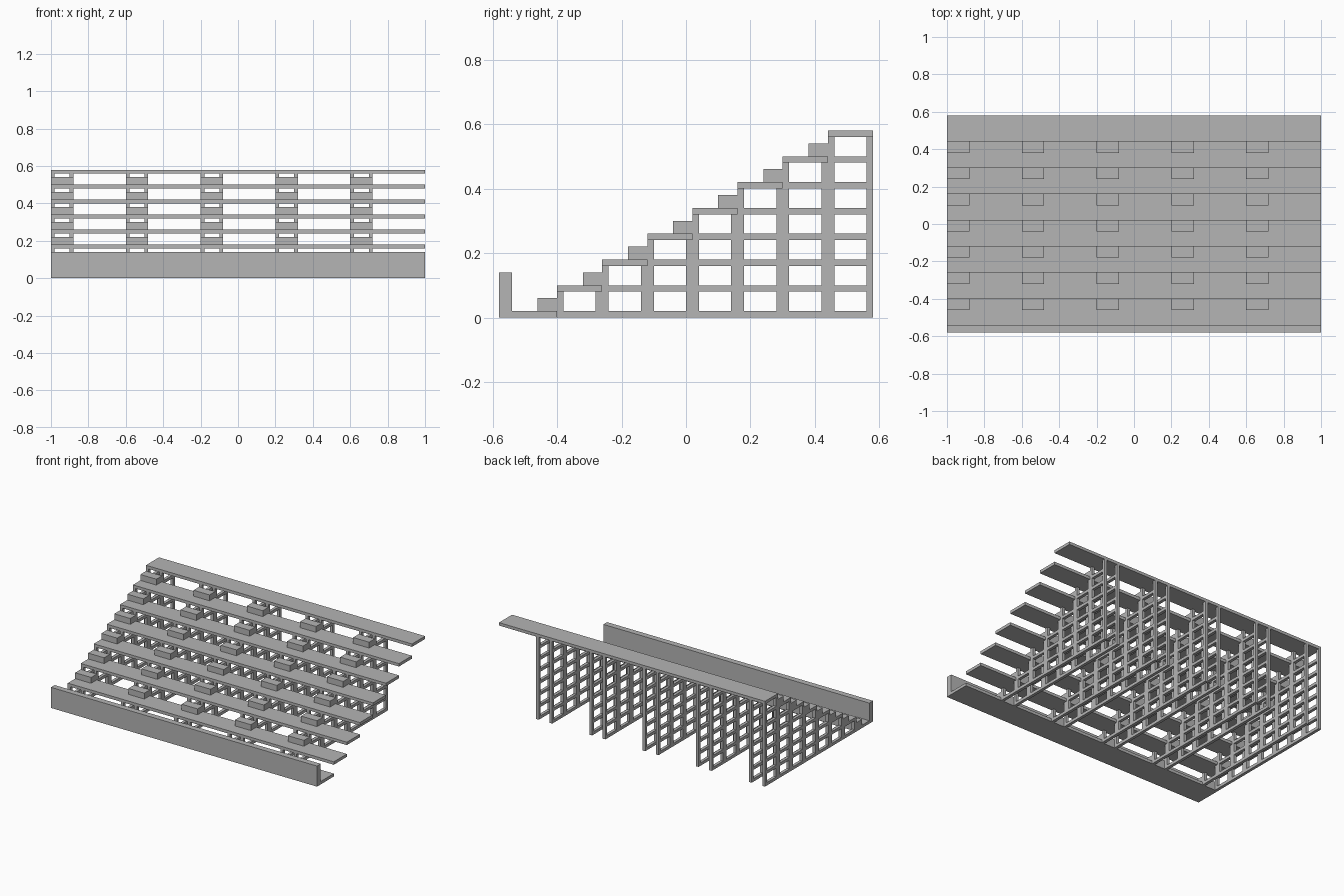
import bpy
import bmesh
from mathutils import Matrix, Vector

cube = bpy.data.objects.get("Cube")
if cube:
    bpy.data.objects.remove(cube, do_unlink=True)

grey = bpy.data.materials.new("concrete grey")
grey.use_nodes = True
colour = (0.46, 0.46, 0.46, 1)
grey.diffuse_color = colour
grey.node_tree.nodes["Principled BSDF"].inputs["Base Color"].default_value = colour


def build(name, boxes):
    """Make one object from boxes given as (x range, y range, z range)."""
    bm = bmesh.new()
    for ranges in boxes:
        centre = Vector([(a + b) / 2 for a, b in ranges])
        size = Vector([b - a for a, b in ranges])
        bmesh.ops.create_cube(
            bm, size=1, matrix=Matrix.Translation(centre) @ Matrix.Diagonal(size).to_4x4())
    mesh = bpy.data.meshes.new(name)
    bm.to_mesh(mesh)
    bm.free()
    mesh.materials.append(grey)
    obj = bpy.data.objects.new(name, mesh)
    bpy.context.collection.objects.link(obj)
    return obj


ROWS, RUN, RISE = 7, 0.14, 0.08
BAR = 0.02                      # bar and plank thickness
FRONT, BACK = -0.40, 0.58
WIDTH = (-1, 1)
STAIR = 0.12                    # width of each stair and its support
stairs = [-1 + 0.4 * n for n in range(5)]


def row_front(i):
    return FRONT + RUN * i


def plank_bottom(i):
    return RISE * (i + 1)


# Front walkway and barrier wall
build("front_walkway", [(WIDTH, (-BACK, FRONT), (0, BAR))])
build("front_wall", [(WIDTH, (-BACK, -0.54), (0, 0.14))])

# Long stepped planks
for i in range(ROWS):
    y, z = row_front(i), plank_bottom(i)
    build(f"seat_plank_{i + 1}", [(WIDTH, (y, y + RUN), (z, z + BAR))])

for n, x in enumerate(stairs, 1):
    # Half-height step blocks in front of every plank
    build(f"stair_blocks_{n}", [
        ((x, x + STAIR), (row_front(i) - 0.06, row_front(i)),
         (RISE * i + BAR, RISE * i + 0.06)) for i in range(ROWS)])

    # Pair of open side frames under the planks
    bars = []
    for left in (x, x + STAIR - BAR):
        xs = (left, left + BAR)
        bars.append((xs, (FRONT, BACK), (0, BAR)))
        for i in range(ROWS):
            y, z = row_front(i), plank_bottom(i)
            for post in (y, y + RUN - BAR):
                bars.append((xs, (post, post + BAR), (BAR, z)))
            if i < ROWS - 1:
                bars.append((xs, (y + RUN, BACK), (z, z + BAR)))
    build(f"support_frame_{n}", bars)
